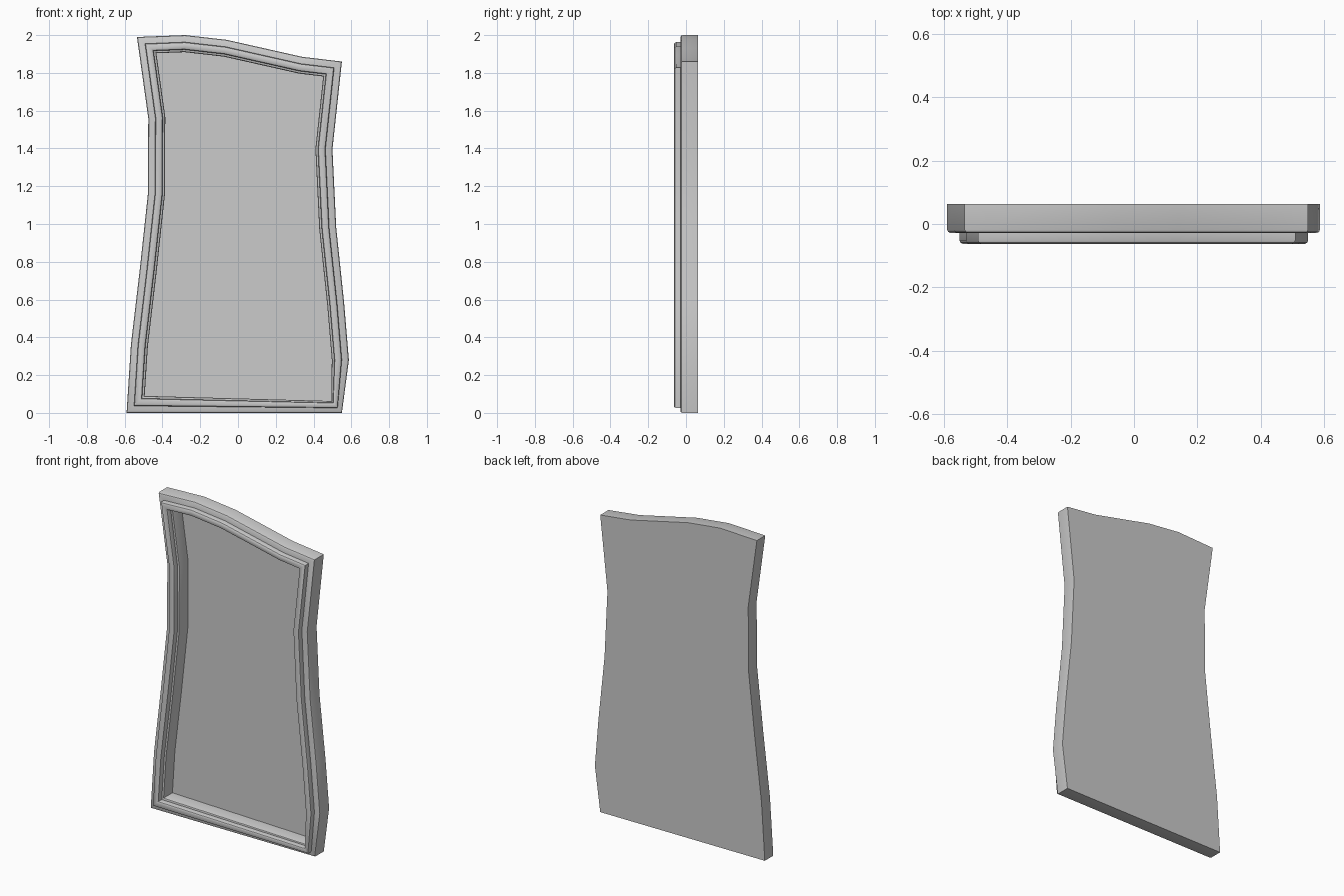
import bpy, bmesh, math
from mathutils import Vector

if "Cube" in bpy.data.objects:
    bpy.data.objects.remove(bpy.data.objects["Cube"])

# Crooked frame outline in the XZ plane, counter-clockwise from the bottom left
OUTLINE = [Vector(p) for p in [
    (-0.59, 0), (0.55, 0), (0.587, 0.28), (0.562, 0.58), (0.52, 0.98),
    (0.50, 1.395), (0.55, 1.86), (0.34, 1.885), (0.14, 1.93), (-0.06, 1.975),
    (-0.28, 2.0), (-0.535, 1.99), (-0.475, 1.56), (-0.477, 1.16),
    (-0.52, 0.76), (-0.567, 0.36)]]
# The border is thinner at the bottom right corner
WIDTH = {1: 0.7}


def miters():
    out, n = [], len(OUTLINE)
    for i, p in enumerate(OUTLINE):
        a = (p - OUTLINE[i - 1]).normalized()
        b = (OUTLINE[(i + 1) % n] - p).normalized()
        n1, n2 = Vector((-a.y, a.x)), Vector((-b.y, b.x))
        out.append((n1 + n2) / (1 + n1.dot(n2)) * WIDTH.get(i, 1))
    return out


MITERS = miters()


def sweep(name, profile, closed):
    """Sweep an (inset, y) profile round the outline; open profiles get end caps."""
    bm = bmesh.new()
    rings = []
    for inset, y in profile:
        pts = [p + m * inset for p, m in zip(OUTLINE, MITERS)]
        rings.append([bm.verts.new((q.x, y, q.y)) for q in pts])
    pairs = list(zip(rings, rings[1:]))
    if closed:
        pairs.append((rings[-1], rings[0]))
    else:
        bm.faces.new(rings[0])
        bm.faces.new(rings[-1])
    n = len(OUTLINE)
    for r, s in pairs:
        for i in range(n):
            j = (i + 1) % n
            bm.faces.new((r[i], r[j], s[j], s[i]))
    bmesh.ops.recalc_face_normals(bm, faces=bm.faces)
    me = bpy.data.meshes.new(name)
    bm.to_mesh(me)
    bm.free()
    ob = bpy.data.objects.new(name, me)
    bpy.context.collection.objects.link(ob)
    bpy.ops.object.select_all(action='DESELECT')
    ob.select_set(True)
    bpy.context.view_layer.objects.active = ob
    bpy.ops.object.shade_smooth_by_angle(angle=math.radians(35))
    return ob


# Deep outer frame with its back panel and recess
sweep("frame_and_back_panel", [
    (0, 0.063), (0, -0.018), (0.003, -0.025), (0.010, -0.029),
    (0.080, -0.029), (0.087, -0.026), (0.090, -0.019), (0.090, 0.057)], False)

# Raised rounded moulding on the frame front
sweep("raised_moulding", [
    (0.037, -0.026), (0.037, -0.052), (0.040, -0.059), (0.047, -0.063),
    (0.067, -0.063), (0.074, -0.059), (0.077, -0.052), (0.077, -0.026)], True)
